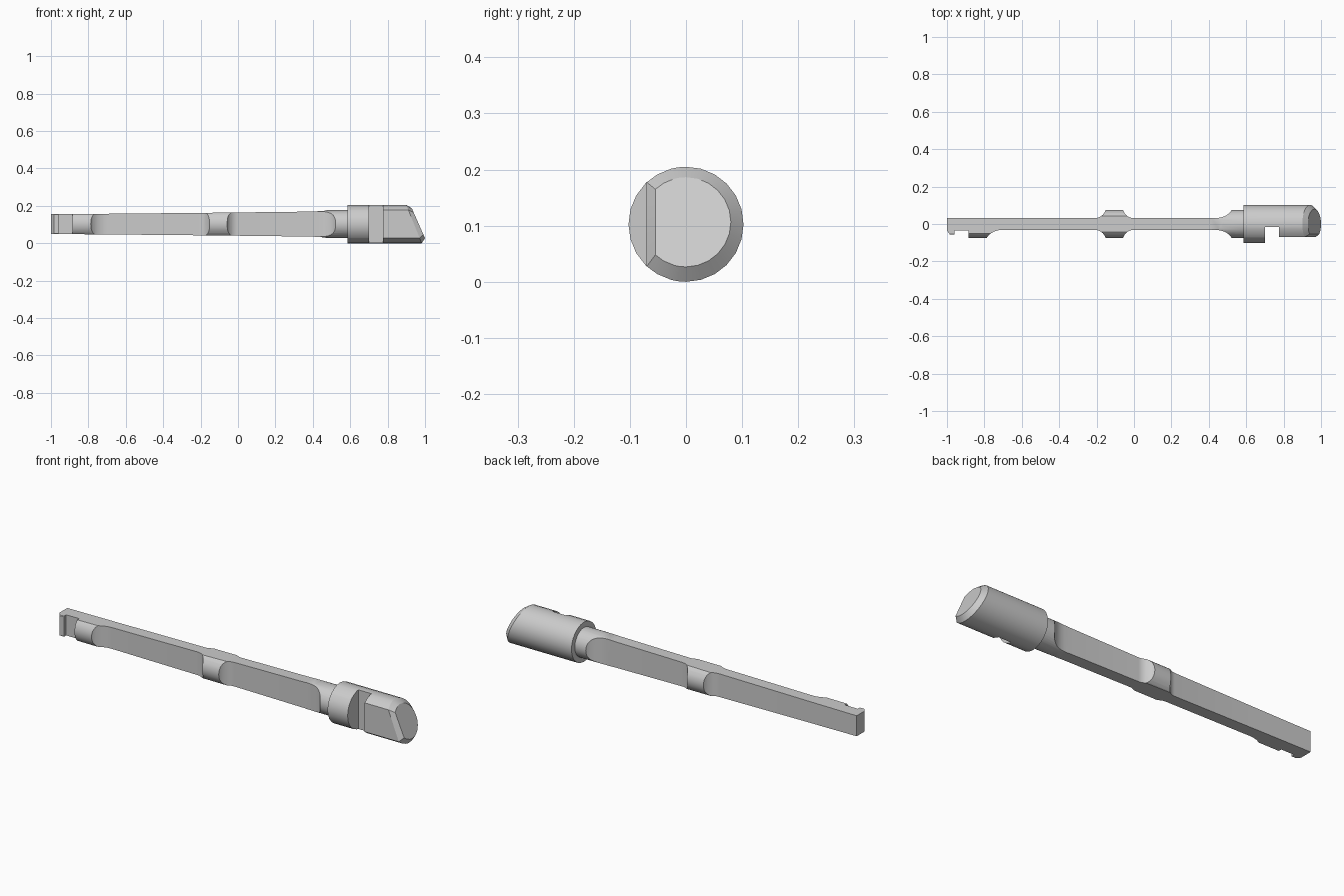
import bpy, bmesh, math

if "Cube" in bpy.data.objects:
    bpy.data.objects.remove(bpy.data.objects["Cube"])

CZ = 0.1025      # height of the long axis
R_HEAD = 0.1025
R_ROD = 0.075


def finish(bm, name):
    bmesh.ops.remove_doubles(bm, verts=bm.verts, dist=1e-5)
    bmesh.ops.recalc_face_normals(bm, faces=bm.faces)
    me = bpy.data.meshes.new(name)
    bm.to_mesh(me)
    bm.free()
    ob = bpy.data.objects.new(name, me)
    bpy.context.collection.objects.link(ob)
    return ob


def loft(name, loops):
    bm = bmesh.new()
    rings = [[bm.verts.new(p) for p in lp] for lp in loops]
    n = len(rings[0])
    for a, b in zip(rings, rings[1:]):
        for i in range(n):
            j = (i + 1) % n
            bm.faces.new((a[i], a[j], b[j], b[i]))
    bm.faces.new(rings[0])
    bm.faces.new(rings[-1])
    return finish(bm, name)


def smooth(ob):
    bpy.ops.object.select_all(action='DESELECT')
    bpy.context.view_layer.objects.active = ob
    ob.select_set(True)
    bpy.ops.object.shade_smooth_by_angle(angle=math.radians(25))


def intersect(ob, cutter):
    m = ob.modifiers.new("cut", 'BOOLEAN')
    m.operation, m.object, m.solver = 'INTERSECT', cutter, 'EXACT'
    bpy.context.view_layer.objects.active = ob
    bpy.ops.object.modifier_apply(modifier=m.name)
    bpy.data.objects.remove(cutter, do_unlink=True)


def fillet(x0, y0, x1, y1, n=7):
    """Concave run-out, tangent to the bar at (x0, y0)."""
    return [(x0 + (x1 - x0) * math.sin(i / n * math.pi / 2.4) / math.sin(math.pi / 2.4),
             y0 + (y1 - y0) * (1 - math.cos(i / n * math.pi / 2.4)) / (1 - math.cos(math.pi / 2.4)))
            for i in range(n + 1)]


# Shank: round rod trimmed by a plan outline and a side outline
B, T = 0.031, 0.08
bump = fillet(-0.21, B, -0.15, T) + fillet(0.0, B, -0.06, T)[::-1]
neck = fillet(0.43, B, 0.525, T) + [(0.62, T)]
back = [(-1, B)] + bump + neck
pad = [(-1, -0.035), (-0.985, -0.055), (-0.96, -0.055), (-0.96, -0.035),
       (-0.885, -0.035), (-0.885, -T)] + \
      [(x, -y) for x, y in fillet(-0.70, B, -0.79, T)[::-1]]
front = pad + [(x, -y) for x, y in bump + neck]
plan = front + back[::-1]

top = [(-1.01, 0.053), (-0.72, 0.055), (-0.1, 0.061), (0.4, 0.067), (0.46, 0.071), (0.5, 0.08), (0.63, 0.08)]
side = [(x, CZ - z) for x, z in top] + [(x, CZ + z) for x, z in top[::-1]]

rod_angles = [math.radians(a) for a in range(0, 360, 10)]
shank = loft("shank", [[(x, R_ROD * math.sin(a), CZ + R_ROD * math.cos(a)) for a in rod_angles]
                       for x in (-1.05, 0.6)])
intersect(shank, loft("plan_cutter", [[(x, y, z) for x, y in plan] for z in (-0.1, 0.3)]))
intersect(shank, loft("side_cutter", [[(x, y, z) for x, z in side] for y in (-0.2, 0.2)]))
smooth(shank)

# Head: round collar, slot, flatted tip with a chamfered slanted end
FLAT, SLOT = -0.07, -0.015
angles = {math.radians(a) for a in range(0, 360, 15)}
for f in (FLAT, SLOT):
    a = math.asin(-f / R_HEAD)
    angles |= {math.pi + a, 2 * math.pi - a}
angles = sorted(angles)


def section(xfun, flat=-1, s=1.0, dz=0.0):
    pts = []
    for a in angles:
        y = max(R_HEAD * math.sin(a), flat) * s
        z = CZ + dz + R_HEAD * math.cos(a) * s
        pts.append((xfun(z), y, z))
    return pts


head = loft("head", [
    section(lambda z: 0.585), section(lambda z: 0.70),
    section(lambda z: 0.70, SLOT), section(lambda z: 0.775, SLOT),
    section(lambda z: 0.775, FLAT),
    section(lambda z: 0.982 - 0.4 * z, FLAT),
    section(lambda z: 1.0 - 0.44 * (z - 0.0265), FLAT, 0.78, 0.004)])
bm = bmesh.new()
bm.from_mesh(head.data)
bmesh.ops.dissolve_limit(bm, angle_limit=0.01, verts=bm.verts, edges=bm.edges)
bm.to_mesh(head.data)
bm.free()
smooth(head)
